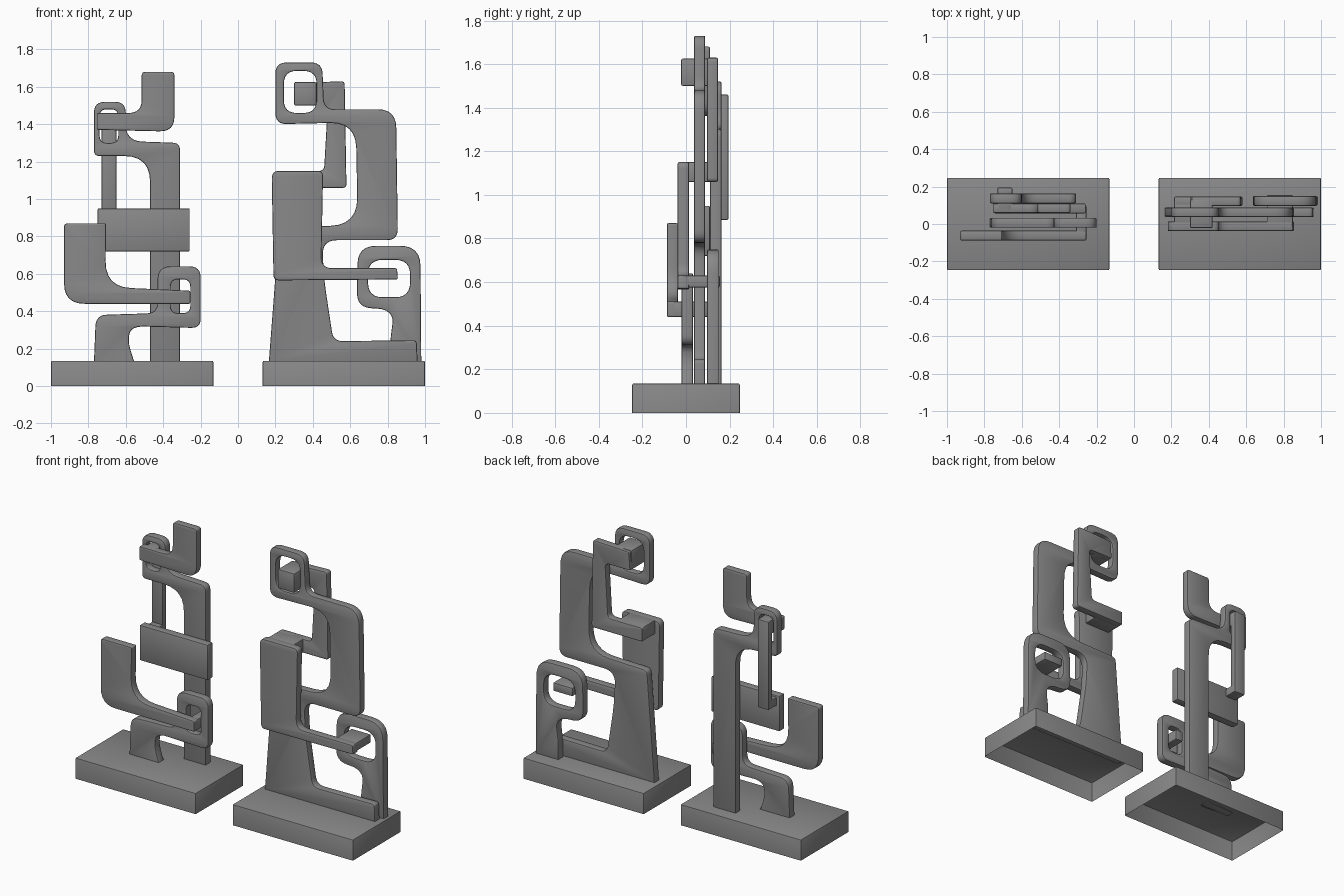
import bpy
import bmesh
from math import pi, radians
from mathutils import Vector

UNIT = 0.01      # profiles are drawn in hundredths
EDGE = 0.007     # softened edge width
STEPS = 6        # segments per rounded corner

default_cube = bpy.data.objects.get("Cube")
if default_cube:
    bpy.data.objects.remove(default_cube, do_unlink=True)

stone = bpy.data.materials.new("grey stone")
stone.use_nodes = True
stone.diffuse_color = (0.25, 0.25, 0.25, 1)
stone.node_tree.nodes["Principled BSDF"].inputs["Base Color"].default_value = stone.diffuse_color


def rounded(corners):
    """Turn (x, z, radius) corners into an outline with rounded corners."""
    points = []
    count = len(corners)
    for i, (x, z, radius) in enumerate(corners):
        corner = Vector((x, z)) * UNIT
        before = Vector(corners[i - 1][:2]) * UNIT - corner
        after = Vector(corners[(i + 1) % count][:2]) * UNIT - corner
        start = corner + before.normalized() * min(radius * UNIT, before.length * 0.48)
        end = corner + after.normalized() * min(radius * UNIT, after.length * 0.48)
        for step in range(STEPS + 1):
            t = step / STEPS
            points.append(start * (1 - t) ** 2 + corner * 2 * t * (1 - t) + end * t * t)
    return points


def box_corners(left, right, low, high, radius):
    return [(left, low, radius), (right, low, radius),
            (right, high, radius), (left, high, radius)]


def finish(obj):
    obj.data.materials.clear()
    obj.data.materials.append(stone)
    bpy.ops.object.select_all(action="DESELECT")
    obj.select_set(True)
    bpy.context.view_layer.objects.active = obj
    bpy.ops.object.shade_smooth_by_angle(angle=radians(35))


def slab(name, front, back, outline, hole=None):
    """Upright slab cut from a rounded profile, with an optional eye."""
    curve = bpy.data.curves.new(name + " profile", "CURVE")
    curve.dimensions = "2D"
    curve.fill_mode = "BOTH"
    curve.extrude = (back - front) / 2 - EDGE
    curve.bevel_depth = EDGE
    curve.bevel_resolution = 1
    curve.offset = -EDGE
    for corners in filter(None, (outline, hole)):
        points = rounded(corners)
        spline = curve.splines.new("POLY")
        spline.points.add(len(points) - 1)
        for target, point in zip(spline.points, points):
            target.co = (point.x, point.y, 0, 1)
        spline.use_cyclic_u = True
    source = bpy.data.objects.new(name + " source", curve)
    bpy.context.collection.objects.link(source)
    bpy.context.view_layer.update()
    evaluated = source.evaluated_get(bpy.context.evaluated_depsgraph_get())
    mesh = bpy.data.meshes.new_from_object(evaluated)
    bpy.data.objects.remove(source, do_unlink=True)
    bm = bmesh.new()
    bm.from_mesh(mesh)
    bmesh.ops.remove_doubles(bm, verts=bm.verts, dist=0.0002)
    bmesh.ops.recalc_face_normals(bm, faces=bm.faces)
    bm.to_mesh(mesh)
    bm.free()
    obj = bpy.data.objects.new(name, mesh)
    obj.location.y = (front + back) / 2
    obj.rotation_euler.x = pi / 2
    bpy.context.collection.objects.link(obj)
    finish(obj)


def block(name, low, high, open_below=False):
    """Box between two corners with softened edges."""
    low, high = Vector(low), Vector(high)
    bm = bmesh.new()
    bmesh.ops.create_cube(bm, size=1)
    for vert in bm.verts:
        vert.co = Vector(h if c > 0 else l for c, l, h in zip(vert.co, low, high))
    if open_below:
        bm.normal_update()
        underside = [f for f in bm.faces if f.normal.z < -0.9]
        bmesh.ops.delete(bm, geom=underside, context="FACES_ONLY")
    edges = [e for e in bm.edges if len(e.link_faces) == 2]
    bmesh.ops.bevel(bm, geom=edges, offset=EDGE, segments=2,
                    profile=0.5, affect="EDGES")
    mesh = bpy.data.meshes.new(name)
    bm.to_mesh(mesh)
    bm.free()
    obj = bpy.data.objects.new(name, mesh)
    bpy.context.collection.objects.link(obj)
    finish(obj)


# Hollow plinths
for side, left in (("right", -1.0), ("left", 0.132)):
    block(side + "_plinth", (left, -0.247, 0), (left + 0.868, 0.247, 0.135), open_below=True)

# Right sculpture: low leg with an eye
slab("right_low_leg", -0.02, 0.033,
     [(-77, 13, 0), (-76, 38, 6), (-43, 39, 6), (-43, 64, 7), (-20, 64, 6),
      (-20, 31, 5), (-57, 32, 7), (-59, 24, 7), (-55.5, 13, 0)],
     box_corners(-36, -25.5, 39, 57, 4))

# Right sculpture: front arm whose end hooks through the eye
slab("right_front_arm", -0.088, -0.036,
     [(-93, 44, 11), (-25.5, 44, 1), (-25.5, 51, 1), (-71, 53, 14),
      (-70.5, 87, 1), (-93, 87, 2)])
block("right_arm_hook", (-0.31, -0.06, 0.44), (-0.255, 0.1, 0.51))

# Right sculpture: tall column ending in an eye
slab("right_column", 0.11, 0.163,
     [(-47, 13, 0), (-31, 13, 0), (-31, 130, 4), (-60, 131, 9), (-60, 152, 6),
      (-77, 152, 6), (-77, 123, 3), (-47, 123, 14)],
     box_corners(-74, -64, 130, 148, 4))

# Right sculpture: cross plate, hanging bar and head
block("right_cross_plate", (-0.75, 0.057, 0.72), (-0.258, 0.11, 0.95))
block("right_hanging_bar", (-0.73, 0.155, 0.885), (-0.65, 0.195, 1.46))
block("right_bar_foot", (-0.73, 0.09, 0.885), (-0.65, 0.19, 0.94))
block("right_bar_hook", (-0.73, 0.07, 1.37), (-0.65, 0.19, 1.46))
slab("right_head", 0.06, 0.11,
     [(-75.5, 137, 1), (-34, 136, 8), (-34, 168, 2), (-51.5, 168, 2),
      (-51.5, 146, 7), (-75.5, 146, 1)])

# Left sculpture: winding body with an eye at the top
slab("left_body", 0.037, 0.088,
     [(16.5, 13, 0), (96, 13, 0), (95.5, 24.5, 2), (51, 24, 5), (46, 57, 8),
      (45, 78, 8), (85.5, 78, 6), (84.5, 148, 10), (46, 148, 6), (45, 173, 6),
      (20, 173, 6), (20, 140, 6), (63, 141, 14), (64, 86, 15), (22, 85, 3)],
     box_corners(24.5, 42, 146, 168.5, 7))

# Left sculpture: front arm whose end hooks through the leg's eye
slab("left_front_arm", -0.038, 0.014,
     [(19, 56.5, 3), (85.5, 57, 1), (85, 63, 1), (44.5, 63, 6),
      (45.5, 115, 3), (18, 115, 4)])
block("left_arm_hook", (0.71, -0.02, 0.575), (0.85, 0.155, 0.63))

# Left sculpture: rear leg with an eye
slab("left_rear_leg", 0.097, 0.15,
     [(81.5, 13, 0), (98, 13, 0), (97.5, 75, 11), (64, 75, 10), (63.5, 42, 8),
      (83.5, 41, 12), (81.5, 25, 3)],
     box_corners(69.5, 92, 47.5, 67.5, 8))

# Left sculpture: rear bracket, hooked through the top eye and onto the arm
slab("left_rear_bracket", 0.097, 0.147,
     [(21.5, 106, 1), (58, 106, 2), (57, 163, 2), (31, 162, 1), (30, 150, 1),
      (48, 150, 3), (46, 115, 3), (21.5, 115, 1)])
block("left_top_hook", (0.3, -0.022, 1.5), (0.42, 0.13, 1.625))
block("left_bottom_hook", (0.215, 0.0, 1.06), (0.4, 0.13, 1.15))
